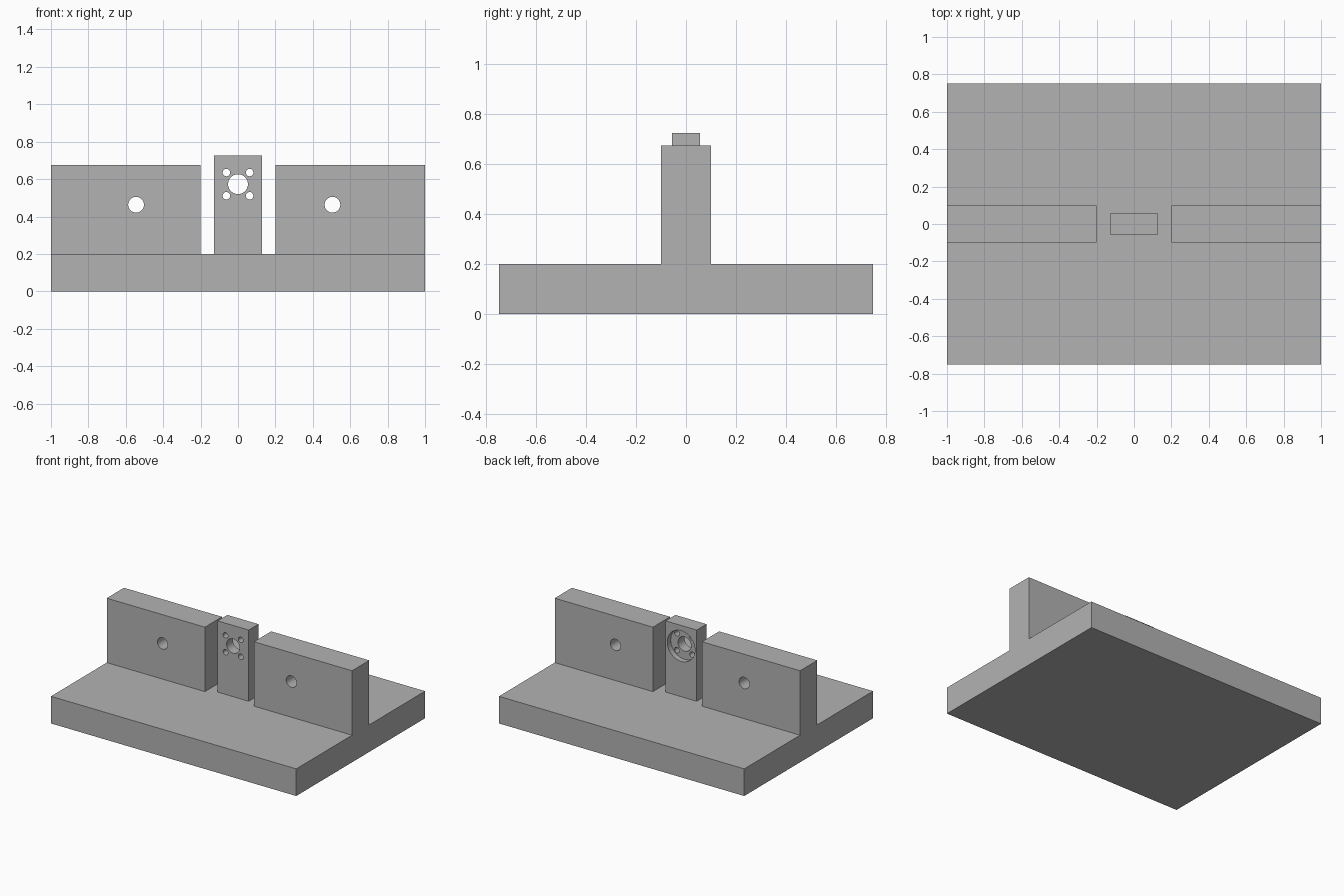
import bpy
import math

cube = bpy.data.objects.get("Cube")
if cube:
    bpy.data.objects.remove(cube, do_unlink=True)

grey = bpy.data.materials.new("plain grey")
grey.use_nodes = True
grey.diffuse_color = (0.45, 0.45, 0.45, 1)
grey.node_tree.nodes["Principled BSDF"].inputs["Base Color"].default_value = (0.45, 0.45, 0.45, 1)


def box(name, low, high):
    """Box between two opposite corners."""
    centre = [(a + b) / 2 for a, b in zip(low, high)]
    bpy.ops.mesh.primitive_cube_add(size=1, location=centre)
    obj = bpy.context.object
    obj.name = name
    obj.scale = [b - a for a, b in zip(low, high)]
    bpy.ops.object.transform_apply(location=False, rotation=False, scale=True)
    obj.data.materials.append(grey)
    return obj


def bore(obj, x, z, radius, y0=-0.3, y1=0.3):
    """Drill a round hole along y, from y0 to y1."""
    bpy.ops.mesh.primitive_cylinder_add(
        vertices=48, radius=radius, depth=y1 - y0,
        location=(x, (y0 + y1) / 2, z), rotation=(math.pi / 2, 0, 0))
    cutter = bpy.context.object
    cutter.hide_render = True
    cutter.data.materials.append(grey)
    mod = obj.modifiers.new("bore", 'BOOLEAN')
    mod.operation = 'DIFFERENCE'
    mod.solver = 'EXACT'
    mod.object = cutter
    select(obj)
    bpy.ops.object.modifier_apply(modifier=mod.name)
    bpy.data.objects.remove(cutter, do_unlink=True)


def select(obj):
    bpy.ops.object.select_all(action='DESELECT')
    obj.select_set(True)
    bpy.context.view_layer.objects.active = obj


# Base plate
box("base_plate", (-1, -0.75, 0), (1, 0.75, 0.2))

# Two upright walls, each with one through hole
right_wall = box("right_wall", (-1, -0.1, 0.2), (-0.2, 0.1, 0.675))
bore(right_wall, -0.545, 0.463, 0.042)
left_wall = box("left_wall", (0.2, -0.1, 0.2), (1, 0.1, 0.675))
bore(left_wall, 0.505, 0.463, 0.042)

# Centre mount: round recess at the back, shaft hole and four screw holes
mount = box("centre_mount", (-0.127, -0.057, 0.2), (0.127, 0.057, 0.725))
hole_z = 0.573
bore(mount, 0, hole_z, 0.113, y0=0.017)
bore(mount, 0, hole_z, 0.053)
for dx in (-0.062, 0.062):
    for dz in (-0.062, 0.062):
        bore(mount, dx, hole_z + dz, 0.02)

# Smooth bores with crisp rims
for obj in (right_wall, left_wall, mount):
    select(obj)
    bpy.ops.object.shade_smooth_by_angle(angle=math.radians(30))
